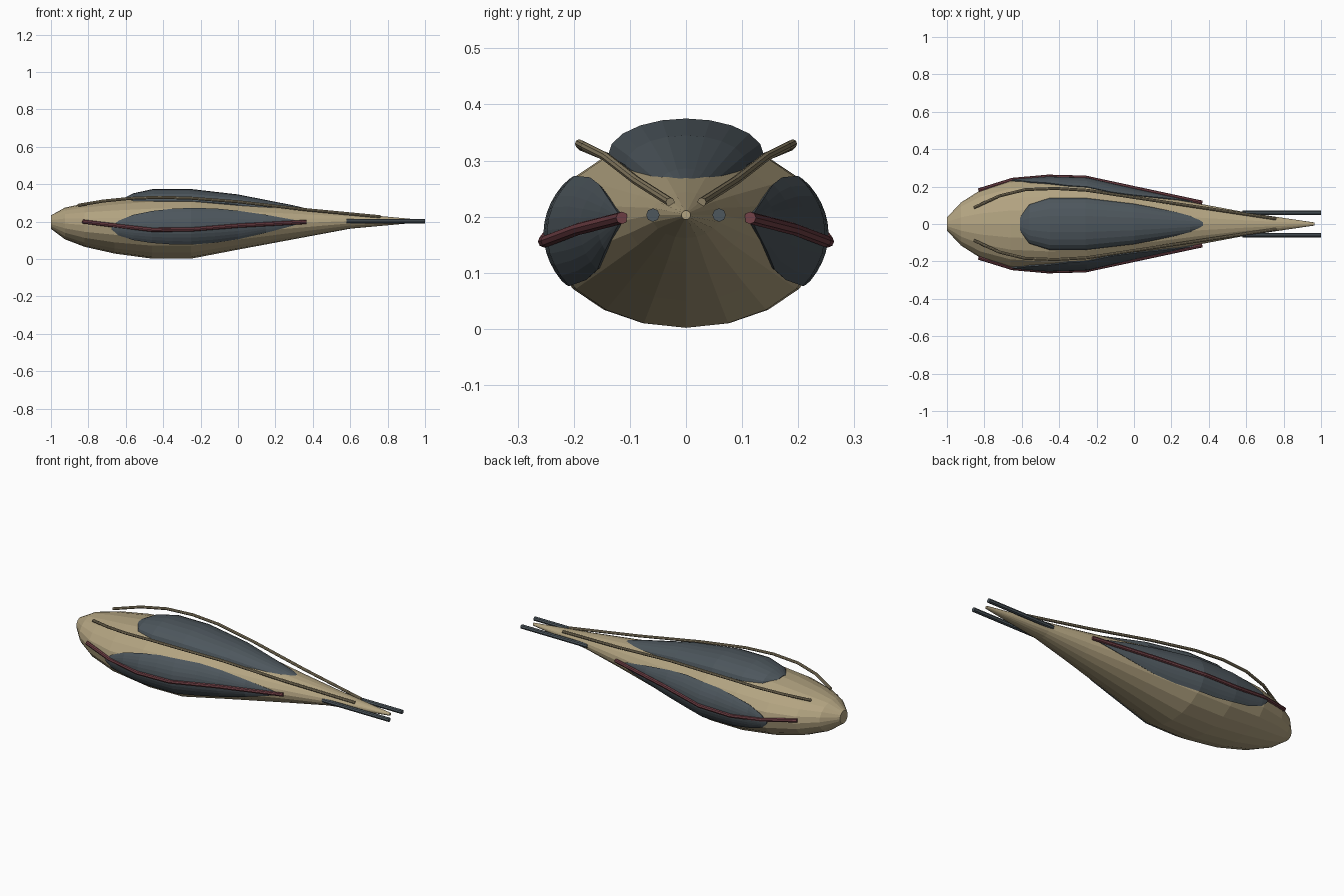
import bpy, bmesh, math
from mathutils import Vector

if "Cube" in bpy.data.objects:
    bpy.data.objects.remove(bpy.data.objects["Cube"])


def material(name, rgb):
    m = bpy.data.materials.new(name)
    m.diffuse_color = (*rgb, 1)
    m.use_nodes = True
    m.node_tree.nodes["Principled BSDF"].inputs["Base Color"].default_value = m.diffuse_color
    return m


TAN = material("tan hull", (0.45, 0.37, 0.22))
SLATE = material("slate glass", (0.075, 0.095, 0.11))
RED = material("dark red trim", (0.16, 0.05, 0.06))
BROWN = material("brown rail", (0.28, 0.23, 0.14))


def finish(bm, name, mat):
    bmesh.ops.recalc_face_normals(bm, faces=bm.faces)
    me = bpy.data.meshes.new(name)
    bm.to_mesh(me)
    bm.free()
    me.materials.append(mat)
    ob = bpy.data.objects.new(name, me)
    bpy.context.collection.objects.link(ob)
    return ob


def skin(name, rings, mat):
    """Closed loft through rings of points, capped at both ends."""
    bm = bmesh.new()
    vs = [[bm.verts.new(p) for p in ring] for ring in rings]
    n = len(vs[0])
    for a, b in zip(vs, vs[1:]):
        for i in range(n):
            j = (i + 1) % n
            bm.faces.new((a[i], a[j], b[j], b[i]))
    bm.faces.new(vs[0])
    bm.faces.new(vs[-1])
    return finish(bm, name, mat)


def ellipse(x, hw, cz, hh, n=20):
    return [(x, hw * math.sin(2 * math.pi * i / n), cz - hh * math.cos(2 * math.pi * i / n))
            for i in range(n)]


def tube(name, pts, r, mat, n=8):
    pts = [Vector(p) for p in pts]
    rings = []
    for i, p in enumerate(pts):
        d = (pts[min(i + 1, len(pts) - 1)] - pts[max(i - 1, 0)]).normalized()
        u = d.cross(Vector((0, 0, 1))).normalized()
        v = u.cross(d)
        rings.append([p + r * (u * math.cos(2 * math.pi * k / n) + v * math.sin(2 * math.pi * k / n))
                      for k in range(n)])
    return skin(name, rings, mat)


def lerp(table, x):
    for a, b in zip(table, table[1:]):
        if x <= b[0]:
            t = (x - a[0]) / (b[0] - a[0])
            return [p + (q - p) * t for p, q in zip(a[1:], b[1:])]
    return table[-1][1:]


# Teardrop hull: x, half width, centre z, half height
HULL = [(-1.0, 0.035, 0.197, 0.036), (-0.925, 0.115, 0.190, 0.085), (-0.82, 0.182, 0.181, 0.116),
        (-0.66, 0.234, 0.174, 0.145), (-0.46, 0.249, 0.170, 0.168), (-0.25, 0.243, 0.170, 0.168),
        (0.0, 0.185, 0.180, 0.130), (0.37, 0.105, 0.194, 0.075), (0.6, 0.062, 0.203, 0.041),
        (0.965, 0.008, 0.203, 0.008)]
skin("hull", [ellipse(*s) for s in HULL], TAN)

# Canopy bulging out of the hull top
CANOPY = [(-0.61, 0.045, 0.308, 0.018), (-0.56, 0.105, 0.309, 0.042), (-0.45, 0.139, 0.310, 0.065),
          (-0.26, 0.139, 0.310, 0.065), (0.0, 0.108, 0.292, 0.053), (0.3, 0.052, 0.252, 0.034),
          (0.37, 0.030, 0.245, 0.024)]
skin("canopy", [ellipse(*s) for s in CANOPY], SLATE)

# Side windows: x, lower z, upper z, laid on the hull skin
WINDOW = [(-0.675, 0.158, 0.172), (-0.64, 0.128, 0.203), (-0.56, 0.103, 0.234), (-0.46, 0.088, 0.254),
          (-0.35, 0.080, 0.266), (-0.25, 0.079, 0.270), (-0.12, 0.090, 0.267), (0.0, 0.108, 0.255),
          (0.15, 0.142, 0.234), (0.3, 0.180, 0.208), (0.33, 0.190, 0.199)]
for s, side in ((-1, "front"), (1, "back")):
    bm = bmesh.new()
    rows = []
    for x, lo, hi in WINDOW:
        hw, cz, hh = lerp(HULL, x)
        a0, a1 = (math.asin(max(-1, min(1, (z - cz) / hh))) for z in (lo, hi))
        row = []
        for k in range(11):
            a = a0 + (a1 - a0) * k / 10
            row.append(bm.verts.new((x, s * (hw + 0.005) * math.cos(a), cz + (hh + 0.005) * math.sin(a))))
        rows.append(row)
    for a, b in zip(rows, rows[1:]):
        for k in range(10):
            q = (a[k], b[k], b[k + 1], a[k + 1])
            bm.faces.new(q if s < 0 else q[::-1])
    ob = finish(bm, side + "_window", SLATE)
    mod = ob.modifiers.new("thickness", "SOLIDIFY")
    mod.thickness = 0.008
    mod.offset = -1

# Trim tubes, top rails and tail rods on both sides
TRIM = [(-0.83, 0.180, 0.200), (-0.65, 0.236, 0.178), (-0.46, 0.253, 0.156), (-0.26, 0.248, 0.157),
        (0.0, 0.192, 0.178), (0.365, 0.114, 0.198)]
RAIL = [(-0.855, 0.088, 0.287), (-0.72, 0.150, 0.310), (-0.58, 0.184, 0.324), (-0.42, 0.190, 0.330),
        (-0.25, 0.180, 0.325), (0.0, 0.142, 0.306), (0.36, 0.088, 0.264), (0.76, 0.028, 0.226)]
ROD = [(0.58, 0.059, 0.203), (1.0, 0.059, 0.203)]
for s, side in ((-1, "front"), (1, "back")):
    for name, path, r, mat in (("trim_tube", TRIM, 0.011, RED), ("top_rail", RAIL, 0.008, BROWN),
                               ("tail_rod", ROD, 0.012, SLATE)):
        tube(side + "_" + name, [(x, s * y, z) for x, y, z in path], r, mat)
